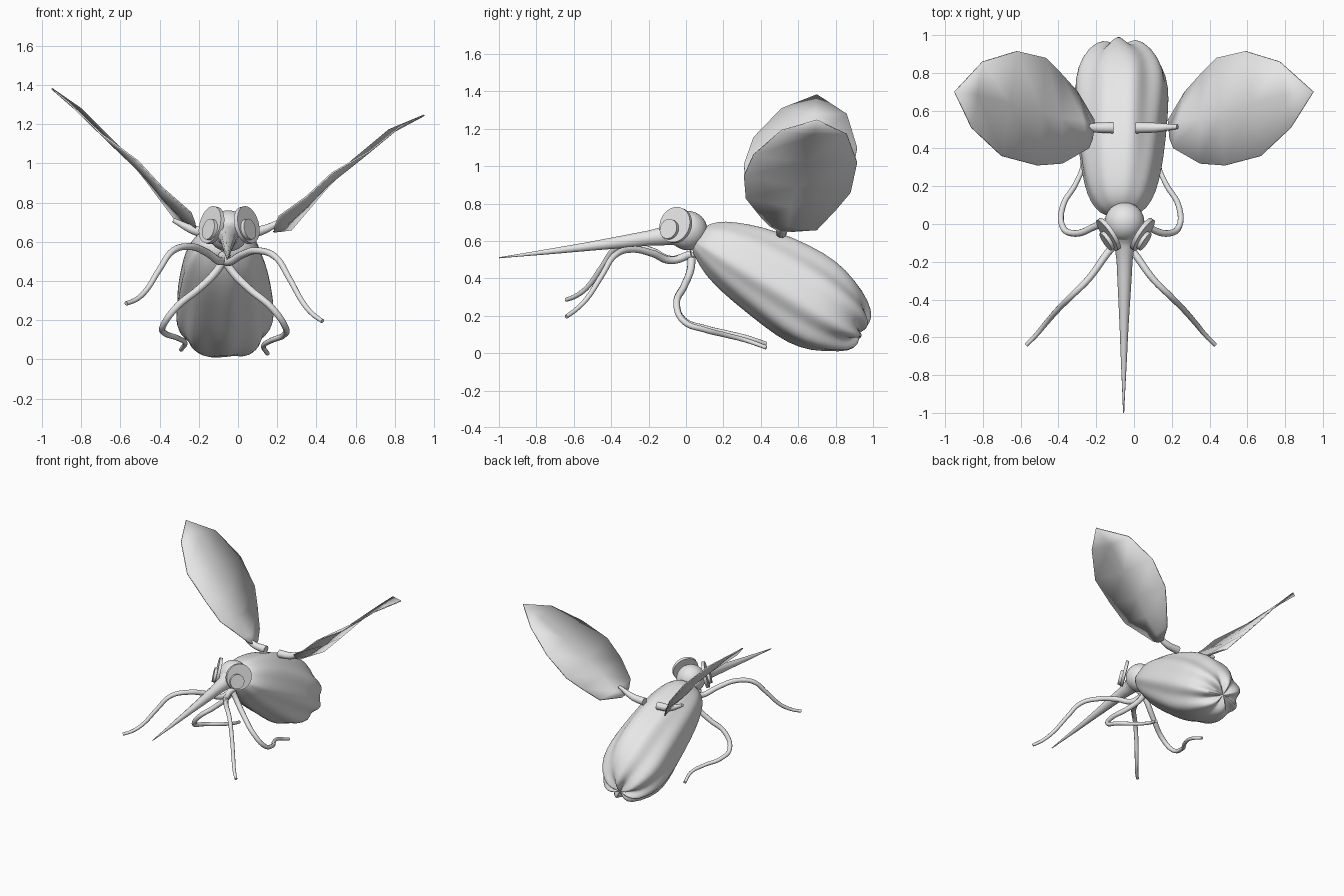
import bpy
import bmesh
import math
from mathutils import Vector

cube = bpy.data.objects.get("Cube")
if cube:
    bpy.data.objects.remove(cube, do_unlink=True)

MID = -0.07  # mirror line of the insect, slightly off the origin

grey = bpy.data.materials.new("plain_grey")
grey.use_nodes = True
grey.diffuse_color = (0.8, 0.8, 0.8, 1)
grey.node_tree.nodes["Principled BSDF"].inputs["Base Color"].default_value = (0.8, 0.8, 0.8, 1)


def activate(ob):
    bpy.ops.object.select_all(action='DESELECT')
    ob.select_set(True)
    bpy.context.view_layer.objects.active = ob


def finish(ob, angle=40):
    """Give the object its material and smooth shading with sharp edges kept."""
    ob.data.materials.clear()
    ob.data.materials.append(grey)
    activate(ob)
    bpy.ops.object.shade_smooth_by_angle(angle=math.radians(angle))
    return ob


def from_bmesh(name, bm):
    bmesh.ops.recalc_face_normals(bm, faces=bm.faces)
    mesh = bpy.data.meshes.new(name)
    bm.to_mesh(mesh)
    bm.free()
    ob = bpy.data.objects.new(name, mesh)
    bpy.context.collection.objects.link(ob)
    return ob


def tube(name, points, radii):
    """Smooth tapering tube through the points."""
    curve = bpy.data.curves.new(name, 'CURVE')
    curve.dimensions = '3D'
    curve.bevel_depth = 1
    curve.bevel_resolution = 3
    curve.resolution_u = 6
    curve.use_fill_caps = True
    spline = curve.splines.new('BEZIER')
    spline.bezier_points.add(len(points) - 1)
    for bp, co, r in zip(spline.bezier_points, points, radii):
        bp.co = co
        bp.radius = r
        bp.handle_left_type = bp.handle_right_type = 'AUTO'
    ob = bpy.data.objects.new(name, curve)
    bpy.context.collection.objects.link(ob)
    activate(ob)
    bpy.ops.object.convert(target='MESH')
    return finish(bpy.context.view_layer.objects.active)


def disc(name, centre, normal, radius, depth):
    bpy.ops.mesh.primitive_cylinder_add(vertices=32, radius=radius, depth=depth, location=centre)
    ob = bpy.context.object
    ob.name = name
    ob.rotation_euler = Vector(normal).to_track_quat('Z', 'Y').to_euler()
    return finish(ob)


# Abdomen: furrowed rings along a sloping axis (distance, top, bottom, half width)
rings = [(0, .09, .05, .09), (.05, .15, .08, .14), (.13, .19, .13, .18), (.27, .24, .17, .21),
         (.45, .27, .20, .23), (.64, .28, .23, .245), (.78, .26, .225, .25), (.9, .21, .18, .22),
         (.99, .14, .12, .15), (1.01, .08, .06, .08)]
SIDES = 48
bm = bmesh.new()
loops = []
for s, top, bottom, half in rings:
    loop = []
    for i in range(SIDES):
        a = math.tau * i / SIDES
        # lengthwise furrows that wander and deepen toward the tail
        furrow = math.cos(9 * a + 1.5 * s) + .6 * math.cos(5 * a - 3 * s + 1)
        k = 1 + (.015 + .03 * s) * furrow
        along = s + .025 * s ** 4 * math.cos(7 * a + 1)
        p = k * math.sin(a) * (top if math.sin(a) > 0 else bottom)
        y = .05 + along * .87 + p * .49
        z = .6 - along * .49 + p * .87
        loop.append(bm.verts.new((MID + k * half * math.cos(a), min(y, 1), max(z, 0))))
    loops.append(loop)
for a, b in zip(loops, loops[1:]):
    for i in range(SIDES):
        j = (i + 1) % SIDES
        bm.faces.new((a[i], a[j], b[j], b[i]))
for loop in (loops[0], loops[-1]):
    hub = bm.verts.new(sum((v.co for v in loop), Vector()) / SIDES)
    for i in range(SIDES):
        bm.faces.new((hub, loop[i], loop[(i + 1) % SIDES]))
abdomen = from_bmesh("abdomen", bm)
abdomen.modifiers.new("rounding", 'SUBSURF').levels = 1
abdomen.modifiers["rounding"].render_levels = 1
finish(abdomen, 70)

# Head and proboscis
bpy.ops.mesh.primitive_uv_sphere_add(segments=32, ring_count=16, radius=.105, location=(-.05, .01, .655))
bpy.context.object.name = "head"
finish(bpy.context.object)
tube("proboscis", [(-.05, -.02, .65), (-.05, -.1, .63), (-.05, -.2, .615), (-.053, -.6, .56), (-.055, -1, .51)],
     [.085, .055, .042, .021, .003])

# Eyes: a large flat disc with a small one on its outer face
for side, label in ((-1, "right"), (1, "left")):
    normal = (side * .8, -.53, .22)
    disc(label + "_eye", (-.045 + side * .09, -.055, .685), normal, .097, .022)
    disc(label + "_pupil", (-.045 + side * .096, -.088, .662), normal, .054, .026)

# Legs: right side paths; the left side is mirrored and hangs lower at the tip
legs = {
    "front_leg": ([(-.06, .03, .53), (-.09, -.08, .50), (-.16, -.18, .545), (-.24, -.29, .575),
                   (-.33, -.38, .555), (-.40, -.45, .46), (-.47, -.53, .35), (-.52, -.59, .305),
                   (-.57, -.64, .285)], .09),
    "back_leg": ([(-.06, .03, .53), (-.11, .025, .45), (-.20, -.01, .36), (-.31, -.05, .27),
                  (-.38, -.01, .175), (-.375, .1, .135), (-.31, .21, .11), (-.27, .32, .085),
                  (-.29, .43, .05)], .02),
}
for name, (path, drop) in legs.items():
    last = len(path) - 1
    radii = [.022 - .011 * i / last for i in range(len(path))]
    tube("right_" + name, path, radii)
    left = [(2 * MID - x, y, z - drop * (i / last) ** 1.5) for i, (x, y, z) in enumerate(path)]
    tube("left_" + name, left, radii)

# Wings: leaf outline in front/back pairs, creased along a midrib
front_edge = [(.19, .45, .68), (.21, .40, .73), (.35, .32, .83), (.48, .31, .95), (.67, .36, 1.06), (.83, .51, 1.19)]
back_edge = [(.18, .55, .65), (.27, .70, .66), (.36, .80, .765), (.44, .88, .86), (.59, .915, 1.02), (.77, .86, 1.17)]
tip = (.95, .70, 1.245)


def place(co, side):
    x, y, z = co
    if side > 0:
        return Vector(co)
    return Vector((max(-x - .03, -.95), y, z + .16 * max(x - .1, 0)))


for side, label in ((-1, "right"), (1, "left")):
    bm = bmesh.new()
    end = bm.verts.new(place(tip, side))
    rows = []
    for f, b in zip(front_edge, back_edge):
        f, b = place(f, side), place(b, side)
        rib = (f + b) / 2 - Vector((0, 0, .015))
        rows.append([bm.verts.new(co) for co in (f, rib, b)])
    for r, q in zip(rows, rows[1:]):
        for i in (0, 1):
            bm.faces.new((r[i], r[i + 1], q[i + 1], q[i]))
    for i in (0, 1):
        bm.faces.new((rows[-1][i], rows[-1][i + 1], end))
    wing = from_bmesh(label + "_wing", bm)
    solid = wing.modifiers.new("thickness", 'SOLIDIFY')
    solid.thickness = .008
    solid.offset = 0
    finish(wing, 50)
    # Short stalk joining wing to back
    root = -.05 + side * .06
    tube(label + "_wing_stalk", [(root, .51, .645), (root + side * .1, .51, .655), (root + side * .22, .515, .71)],
         [.03, .026, .012])
